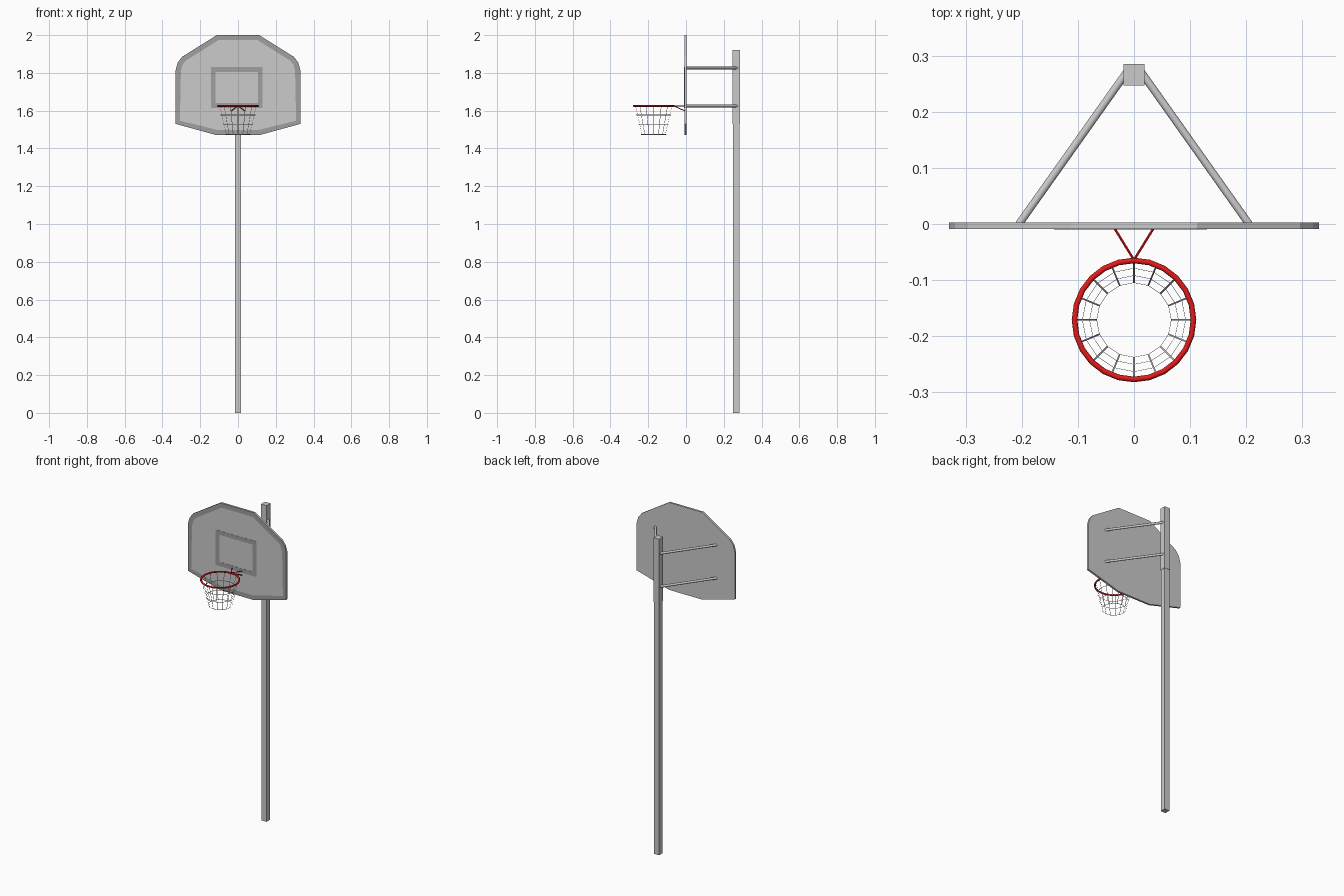
import bpy, bmesh, math
from mathutils import Vector

if "Cube" in bpy.data.objects:
    bpy.data.objects.remove(bpy.data.objects["Cube"])


def material(name, color):
    m = bpy.data.materials.new(name)
    m.diffuse_color = color
    m.use_nodes = True
    m.node_tree.nodes["Principled BSDF"].inputs["Base Color"].default_value = m.diffuse_color
    return m


RED = material("red_paint", (0.8, 0.01, 0.01, 1))
DARK = material("dark_paint", (0.35, 0.35, 0.35, 1))
GREY = material("grey_board", (0.8, 0.8, 0.8, 1))


def finish(name, bm, *mats):
    me = bpy.data.meshes.new(name)
    bm.to_mesh(me)
    bm.free()
    for m in mats:
        me.materials.append(m)
    ob = bpy.data.objects.new(name, me)
    bpy.context.collection.objects.link(ob)
    return ob


def box(name, lo, hi, *mats):
    lo, hi = Vector(lo), Vector(hi)
    bm = bmesh.new()
    bmesh.ops.create_cube(bm, size=1)
    for v in bm.verts:
        v.co = (lo + hi) / 2 + v.co * (hi - lo)
    return finish(name, bm, *mats)


def rod(name, a, b, r, sides, *mats):
    a, b = Vector(a), Vector(b)
    bm = bmesh.new()
    bmesh.ops.create_cone(bm, cap_ends=True, segments=sides, radius1=r, radius2=r, depth=(b - a).length)
    q = (b - a).to_track_quat('Z', 'Y')
    for v in bm.verts:
        v.co = (a + b) / 2 + q @ v.co
    ob = finish(name, bm, *mats)
    if sides > 6:
        bpy.ops.object.select_all(action='DESELECT')
        ob.select_set(True)
        bpy.context.view_layer.objects.active = ob
        bpy.ops.object.shade_smooth_by_angle(angle=math.radians(50))
    return ob


# pole in two telescoping sections
PY = 0.266
box("lower_pole", (-0.0168, PY - 0.0168, 0), (0.0168, PY + 0.0168, 1.54))
box("upper_pole", (-0.0188, PY - 0.0188, 1.53), (0.0188, PY + 0.0188, 1.92))

# backboard with a painted border on the front
half = [(0.112, 1.47), (0.33, 1.53), (0.33, 1.815), (0.319, 1.855), (0.296, 1.885), (0.112, 2.0)]
outline = half + [(-x, z) for x, z in reversed(half)]
FRONT, BACK = -0.009, 0.003
bm = bmesh.new()
face = bm.faces.new([bm.verts.new((x, FRONT, z)) for x, z in outline])
ext = bmesh.ops.extrude_face_region(bm, geom=[face], use_keep_orig=True)
for v in ext["geom"]:
    if isinstance(v, bmesh.types.BMVert):
        v.co.y = BACK
bmesh.ops.recalc_face_normals(bm, faces=bm.faces[:])
front = min(bm.faces, key=lambda f: f.calc_center_median().y)
for f in bmesh.ops.inset_individual(bm, faces=[front], thickness=0.028)["faces"]:
    f.material_index = 1
finish("backboard", bm, GREY, DARK)

# painted shooting square
X0, X1, Z0, Z1, W = -0.143, 0.13, 1.615, 1.83, 0.025
for name, lo, hi in (("left", (X0, Z0), (X0 + W, Z1)), ("right", (X1 - W, Z0), (X1, Z1)),
                     ("bottom", (X0 + W, Z0), (X1 - W, Z0 + W)), ("top", (X0 + W, Z1 - W), (X1 - W, Z1))):
    box("target_square_" + name, (lo[0], FRONT - 0.001, lo[1]), (hi[0], FRONT, hi[1]), DARK)

# support arms and rim brackets, mirrored
RZ = 1.625
for side, s in (("left", -1), ("right", 1)):
    for level, z in (("lower", 1.625), ("upper", 1.826)):
        rod(f"{level}_{side}_arm", (s * 0.012, 0.272, z), (s * 0.205, 0.0, z), 0.0072, 10)
    rod(f"upper_{side}_rim_bracket", (0, -0.064, RZ), (s * 0.034, FRONT, RZ), 0.0025, 6, RED)
    rod(f"lower_{side}_rim_bracket", (0, -0.064, RZ), (s * 0.034, FRONT, 1.6), 0.0025, 6, RED)

# rim
CY, R = -0.171, 0.106
bpy.ops.mesh.primitive_torus_add(major_segments=24, minor_segments=8, major_radius=R,
                                 minor_radius=0.005, location=(0, CY, RZ))
rim = bpy.context.object
rim.name = "rim"
rim.data.materials.append(RED)
bpy.ops.object.shade_smooth_by_angle(angle=math.radians(50))

# net: sixteen strands and horizontal bands made of thin ribbons
N, BOTTOM = 16, 1.472


def net_point(ang, z):
    r = R - 0.002 - (R - 0.068) * (RZ - z) / (RZ - BOTTOM)
    return Vector((r * math.cos(ang), CY + r * math.sin(ang), z))


bm = bmesh.new()
step = 2 * math.pi / N
for i in range(N):
    a = i * step
    side = Vector((-math.sin(a), math.cos(a), 0)) * 0.0014
    hi, lo = net_point(a, RZ), net_point(a, BOTTOM)
    bm.faces.new([bm.verts.new(p) for p in (hi - side, lo - side, lo + side, hi + side)])
    for z in (1.577, 1.525, BOTTOM + 0.002):
        quad = [net_point(a, z - 0.0015), net_point(a + step, z - 0.0015),
                net_point(a + step, z + 0.0015), net_point(a, z + 0.0015)]
        bm.faces.new([bm.verts.new(p) for p in quad])
finish("net", bm)
